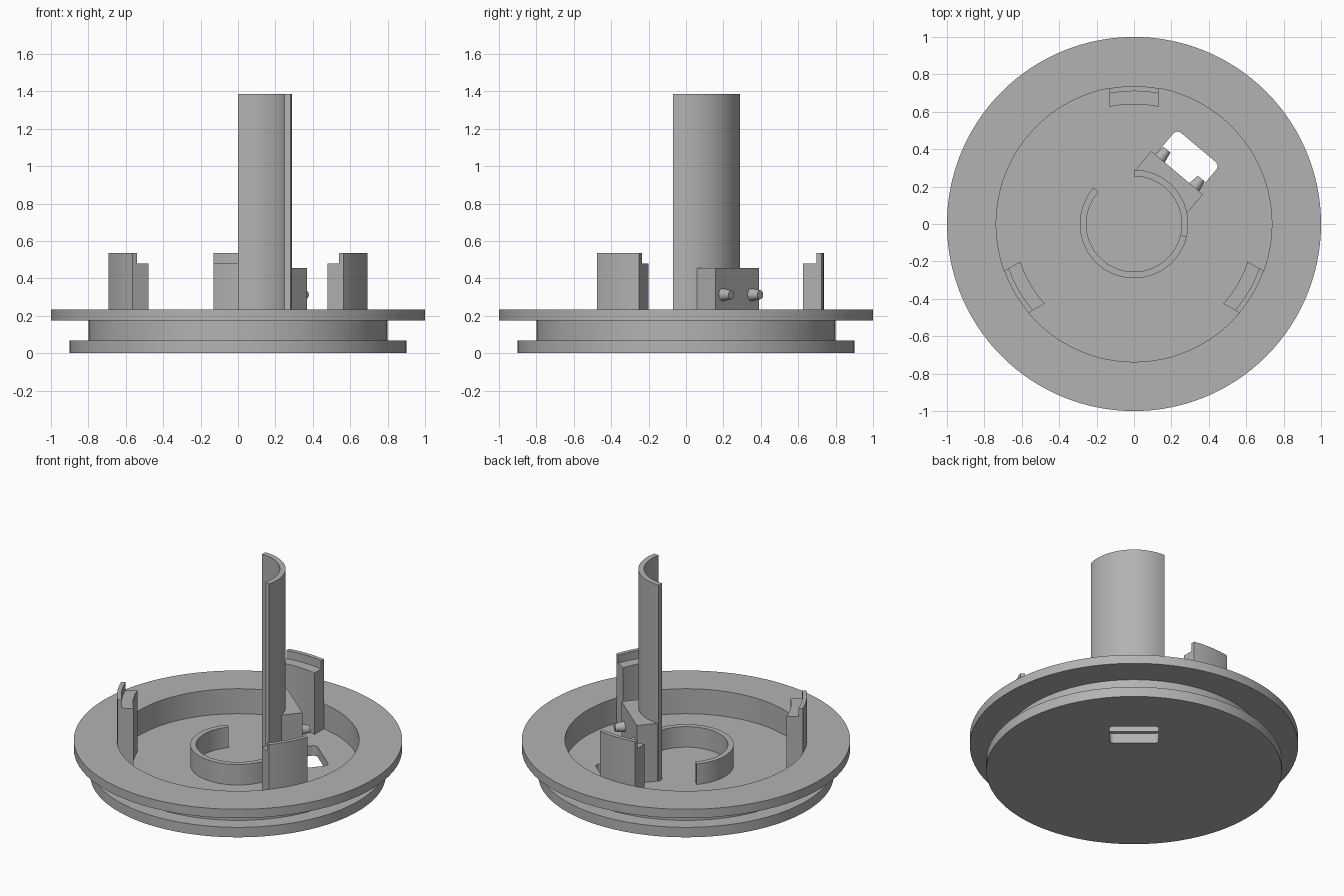
import bpy, bmesh, math
from mathutils import Vector, Matrix

cube = bpy.data.objects.get("Cube")
if cube:
    bpy.data.objects.remove(cube, do_unlink=True)

grey = bpy.data.materials.new("plain grey")
grey.use_nodes = True
colour = (0.45, 0.45, 0.45, 1)
grey.diffuse_color = colour
grey.node_tree.nodes["Principled BSDF"].inputs["Base Color"].default_value = colour

FLOOR = 0.067      # top of the pan floor
WALL = 0.737       # inner radius of the pan
HALF = 0.13        # half width of a clip
BLOCK_TURN = math.radians(50)


def finish(name, bm, matrix=Matrix()):
    bmesh.ops.remove_doubles(bm, verts=bm.verts, dist=1e-5)
    bmesh.ops.recalc_face_normals(bm, faces=bm.faces)
    bm.transform(matrix)
    mesh = bpy.data.meshes.new(name)
    bm.to_mesh(mesh)
    bm.free()
    mesh.materials.append(grey)
    ob = bpy.data.objects.new(name, mesh)
    bpy.context.collection.objects.link(ob)
    return ob


def smooth(ob):
    bpy.ops.object.select_all(action="DESELECT")
    ob.select_set(True)
    bpy.context.view_layer.objects.active = ob
    bpy.ops.object.shade_smooth_by_angle(angle=math.radians(30))


def arc(radius, start, end, steps, centre=(0, 0)):
    angles = [start + (end - start) * i / steps for i in range(steps + 1)]
    return [(centre[0] + radius * math.cos(a), centre[1] + radius * math.sin(a)) for a in angles]


def prism(name, outline, z0, z1, matrix=Matrix()):
    bm = bmesh.new()
    face = bm.faces.new([bm.verts.new((x, y, z0)) for x, y in outline])
    top = bmesh.ops.extrude_face_region(bm, geom=[face])["geom"]
    bmesh.ops.translate(bm, verts=[v for v in top if isinstance(v, bmesh.types.BMVert)],
                        vec=(0, 0, z1 - z0))
    return finish(name, bm, matrix)


def curved_wall(name, inner, outer, start, end, z0, z1, steps):
    a, b = math.radians(start), math.radians(end)
    return prism(name, arc(outer, a, b, steps) + arc(inner, b, a, steps), z0, z1)


# Grooved pan, turned from a profile
profile = [(0, 0), (0.9, 0), (0.9, FLOOR), (0.8, FLOOR), (0.8, 0.175), (1, 0.175),
           (1, 0.235), (WALL, 0.235), (WALL, FLOOR), (0, FLOOR)]
bm = bmesh.new()
points = [bm.verts.new((r, 0, z)) for r, z in profile]
edges = [bm.edges.new(pair) for pair in zip(points, points[1:])]
bmesh.ops.spin(bm, geom=points + edges, cent=(0, 0, 0), axis=(0, 0, 1),
               angle=math.tau, steps=128, use_duplicate=False)
pan = finish("pan", bm)

# Rounded slot cut through the floor beside the block
turn = Matrix.Rotation(BLOCK_TURN, 4, "Z")
slot = []
for i, (x, y) in enumerate([(0.505, 0.12), (0.36, 0.12), (0.36, -0.12), (0.505, -0.12)]):
    slot += arc(0.03, i * math.pi / 2, (i + 1) * math.pi / 2, 6, (x, y))
cutter = prism("slot_cutter", slot, -0.1, 0.15, turn)
cutter.hide_render = True
cut = pan.modifiers.new("slot", "BOOLEAN")
cut.operation = "DIFFERENCE"
cut.solver = "EXACT"
cut.object = cutter
bpy.context.view_layer.objects.active = pan
bpy.ops.object.modifier_apply(modifier=cut.name)
bpy.data.objects.remove(cutter, do_unlink=True)
smooth(pan)

# Low collar and tall shell share one ring
smooth(curved_wall("low_collar", 0.255, 0.29, -222, -14, FLOOR, 0.205, 64))
smooth(curved_wall("tall_shell", 0.255, 0.29, -14, 90, FLOOR, 1.385, 36))

# Block wrapped against the shell, with two tapered pegs
side = 0.18
bend = math.asin(side / 0.28)
block = [(0.358, -side), (0.358, side)] + arc(0.28, bend, -bend, 16)
smooth(prism("peg_block", block, FLOOR, 0.455, turn))
for label, y in (("right", -0.12), ("left", 0.12)):
    bm = bmesh.new()
    bmesh.ops.create_cone(bm, cap_ends=True, segments=32, radius1=0.035, radius2=0.024, depth=0.065)
    place = turn @ Matrix.Translation(Vector((0.385, y, 0.313))) @ Matrix.Rotation(math.pi / 2, 4, "Y")
    smooth(finish(label + "_peg", bm, place))

# Three stepped clips with parallel sides around the pan wall
def clip_outline(inner, outer):
    a, b = math.asin(HALF / inner), math.asin(HALF / outer)
    return arc(outer, -b, b, 12) + arc(inner, a, -a, 12)


for label, degrees in (("back", 90), ("right", 210), ("left", 330)):
    spin = Matrix.Rotation(math.radians(degrees), 4, "Z")
    smooth(prism(label + "_clip_step", clip_outline(0.64, 0.71), FLOOR, 0.48, spin))
    smooth(prism(label + "_clip_lip", clip_outline(0.71, WALL), FLOOR, 0.535, spin))
